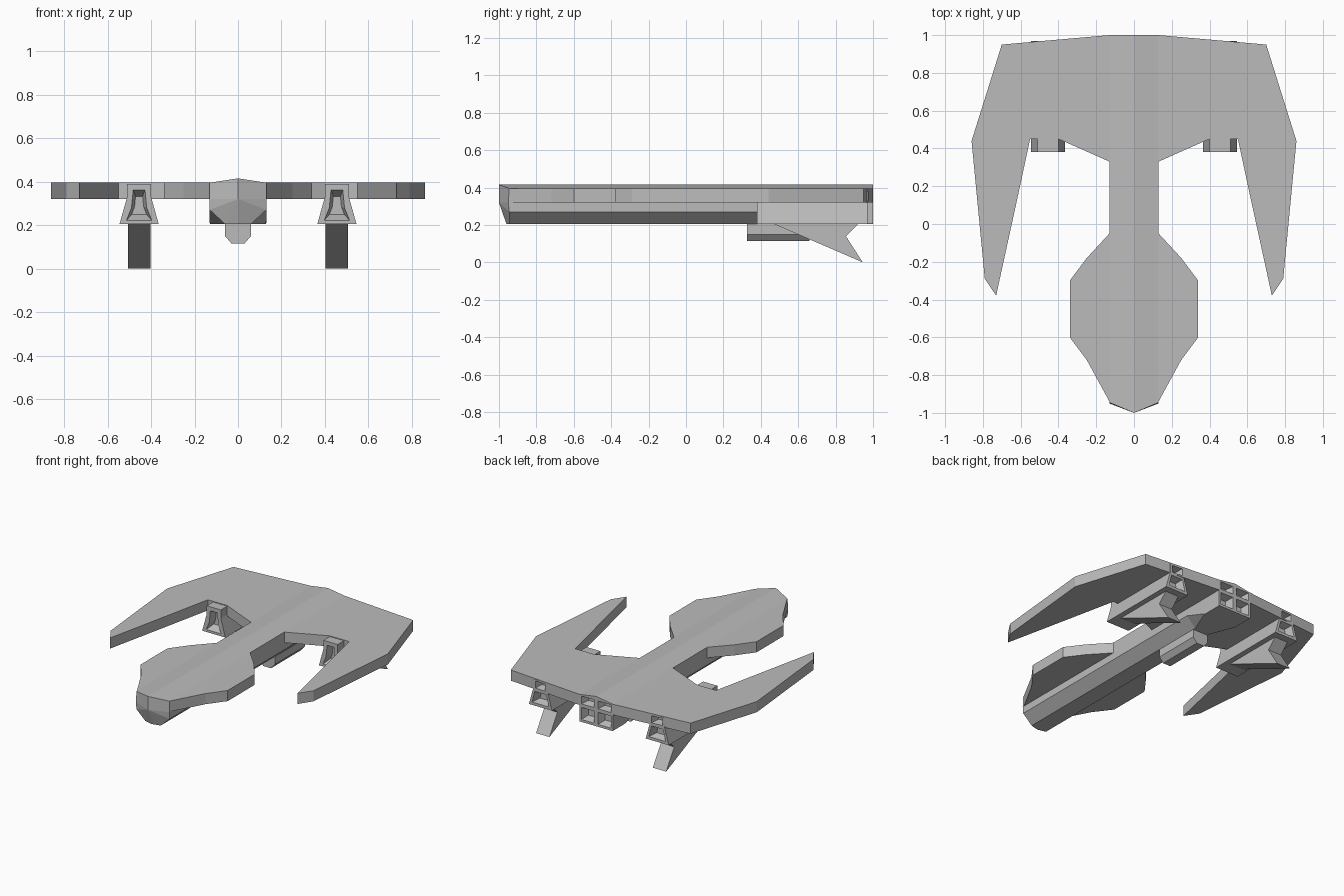
import bpy, bmesh
from mathutils import Vector

if "Cube" in bpy.data.objects:
    bpy.data.objects.remove(bpy.data.objects["Cube"], do_unlink=True)

grey = bpy.data.materials.new("hull_grey")
grey.use_nodes = True
grey.diffuse_color = (0.5, 0.5, 0.5, 1)
grey.node_tree.nodes["Principled BSDF"].inputs["Base Color"].default_value = (0.5, 0.5, 0.5, 1)


def loft(name, rings, cap_start=True):
    """Skin closed rings of 3D points and cap the ends."""
    bm = bmesh.new()
    loops = [[bm.verts.new(p) for p in ring] for ring in rings]
    n = len(loops[0])
    for a, b in zip(loops, loops[1:]):
        for i in range(n):
            j = (i + 1) % n
            bm.faces.new((a[i], a[j], b[j], b[i]))
    if cap_start:
        bm.faces.new(loops[0])
    else:
        # faceted nose cap: quads and a fan around the middle of the tip
        r = loops[0]
        tip = bm.verts.new((0, -1, 0.32))
        bm.faces.new((r[0], r[1], r[2], tip))
        bm.faces.new((r[0], tip, r[-2], r[-1]))
        for i in range(2, n - 2):
            bm.faces.new((tip, r[i], r[i + 1]))
    bm.faces.new(loops[-1][::-1])
    bmesh.ops.recalc_face_normals(bm, faces=bm.faces)
    mesh = bpy.data.meshes.new(name)
    bm.to_mesh(mesh)
    bm.free()
    mesh.materials.append(grey)
    ob = bpy.data.objects.new(name, mesh)
    bpy.context.collection.objects.link(ob)
    return ob


def prism_y(name, section, y0, y1):
    return loft(name, [[(x, y, z) for x, z in section] for y in (y0, y1)])


def mirrored(half):
    """Close a half profile running from the centre line outward and back."""
    return half + [(-x, v) for x, v in reversed(half) if x > 0]


def recess(section, y, inward, depth=0.05, taper=0.6):
    """Tapered cutter that opens at y and narrows inward."""
    cx = sum(p[0] for p in section) / len(section)
    cz = sum(p[1] for p in section) / len(section)
    rings = []
    for d, s in ((-0.02, 1), (0, 1), (depth, taper)):
        rings.append([(cx + (x - cx) * s, y + inward * d, cz + (z - cz) * s) for x, z in section])
    ob = loft("recess_cutter", rings)
    ob.hide_render = True
    return ob


def cut(targets, cutter):
    for ob in targets:
        mod = ob.modifiers.new("recess", "BOOLEAN")
        mod.operation = "DIFFERENCE"
        mod.solver = "EXACT"
        mod.object = cutter
        bpy.context.view_layer.objects.active = ob
        with bpy.context.temp_override(object=ob, active_object=ob):
            bpy.ops.object.modifier_apply(modifier=mod.name)
    bpy.data.objects.remove(cutter, do_unlink=True)


# flat hull: forward deck, neck and swept wings
outline = mirrored([
    (0, -0.98), (0.13, -0.94), (0.25, -0.72), (0.34, -0.6), (0.34, -0.3),
    (0.25, -0.18), (0.13, -0.05), (0.13, 0.33), (0.40, 0.45), (0.55, 0.45),
    (0.61, 0.17), (0.73, -0.38), (0.79, -0.29), (0.86, 0.44), (0.70, 0.95),
    (0.13, 1.0), (0, 1.0)])
# the centre points are not doubled by the mirror
hull = loft("wing_hull", [[(x, y, z) for x, y in outline] for z in (0.32, 0.395)])


# ridged spine with chamfered keel, flaring to a square engine block
def spine_ring(y, keel_x, keel_z):
    half = [(0, 0.415), (0.13, 0.395), (0.13, 0.32), (0.13, keel_z), (keel_x, 0.205), (0, 0.205)]
    return [(x, y, z) for x, z in mirrored(half)]


nose = []
for x, y, z in spine_ring(-0.945, 0.06, 0.27):
    if x == 0:
        y = -1.0 if z > 0.3 else -0.96
    elif z == 0.32:
        y = -0.95
    nose.append((x, y, z))
spine = loft("spine_and_keel", [
    nose, spine_ring(-0.85, 0.06, 0.27), spine_ring(0.68, 0.06, 0.27),
    spine_ring(0.85, 0.128, 0.21), spine_ring(1.0, 0.128, 0.21)], cap_start=False)

# belly pod under the keel
prism_y("belly_pod", [(-0.06, 0.22), (-0.06, 0.15), (-0.03, 0.115),
                      (0.03, 0.115), (0.06, 0.15), (0.06, 0.22)], 0.325, 0.66)

# engine pods, fins and recessed vents on each side
for side, s in (("left", 1), ("right", -1)):
    cx = 0.455 * s

    def around(half):
        return [(cx + x, z) for x, z in half] + [(cx - x, z) for x, z in reversed(half)]

    pod = prism_y(side + "_engine_pod", around(
        [(0.09, 0.205), (0.086, 0.22), (0.055, 0.33), (0.055, 0.39)]), 0.38, 0.97)
    cut([pod, hull], recess(around([(0.058, 0.222), (0.035, 0.28), (0.027, 0.362)]), 0.38, 1))
    cut([pod, hull], recess(around([(0.065, 0.225), (0.045, 0.305)]), 0.97, -1))
    cut([pod, hull], recess(around([(0.04, 0.33), (0.04, 0.38)]), 0.97, -1))

    # two rows of vents in the engine block
    for z0, z1 in ((0.222, 0.307), (0.332, 0.387)):
        cut([spine, hull], recess([(0.015 * s, z0), (0.115 * s, z0),
                                   (0.115 * s, z1), (0.015 * s, z1)], 1.0, -1))

    # swept ventral fin with a notched trailing edge
    fin = [(0.43, 0.222), (0.47, 0.205), (0.945, 0.0), (0.855, 0.14), (0.92, 0.205), (0.92, 0.222)]
    loft(side + "_ventral_fin", [[(cx + dx, y, z) for y, z in fin] for dx in (-0.052, 0.052)])
